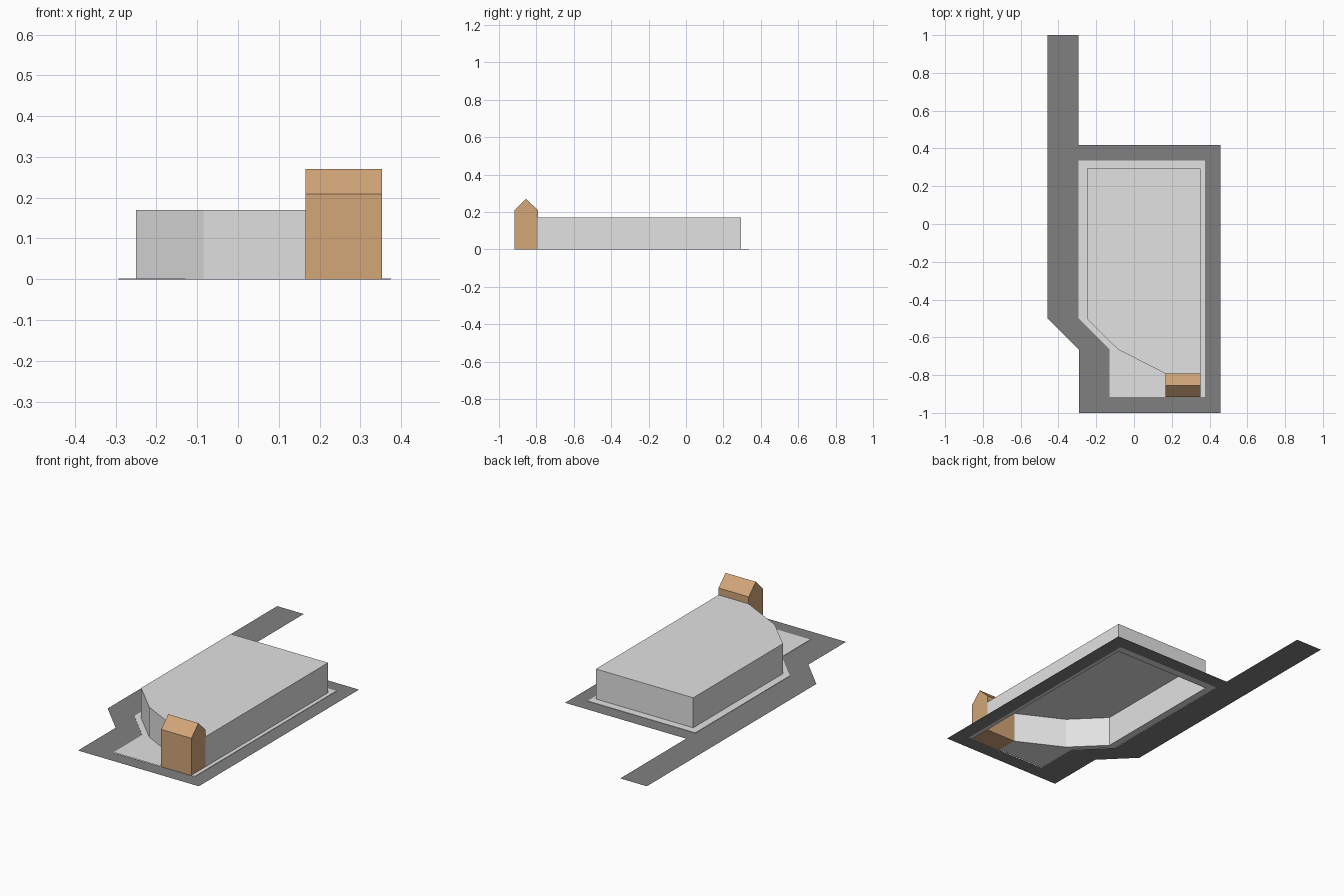
import bpy, bmesh
from mathutils import Vector

if "Cube" in bpy.data.objects:
    bpy.data.objects.remove(bpy.data.objects["Cube"])


def material(name, hexcode):
    lin = []
    for i in (0, 2, 4):
        c = int(hexcode[i:i + 2], 16) / 255
        lin.append(c / 12.92 if c <= 0.04045 else ((c + 0.055) / 1.055) ** 2.4)
    m = bpy.data.materials.new(name)
    m.diffuse_color = (*lin, 1)
    m.use_nodes = True
    m.node_tree.nodes["Principled BSDF"].inputs["Base Color"].default_value = m.diffuse_color
    return m


ASPHALT = material("dark_asphalt", "808080")
CONCRETE = material("light_concrete", "E2E2E2")
TAN = material("tan_wall", "D2A679")


def finish(bm, name, mat):
    me = bpy.data.meshes.new(name)
    bm.to_mesh(me)
    bm.free()
    me.materials.append(mat)
    ob = bpy.data.objects.new(name, me)
    bpy.context.collection.objects.link(ob)
    return ob


def sheet(bm, loops, z):
    """Flat upward-facing sheet bounded by the given closed loops (outer, holes)."""
    edges = []
    for loop in loops:
        vs = [bm.verts.new((x, y, z)) for x, y in loop]
        edges += [bm.edges.new((vs[i - 1], vs[i])) for i in range(len(vs))]
    made = bmesh.ops.triangle_fill(bm, use_beauty=True, edges=edges, normal=Vector((0, 0, 1)))
    for f in made["geom"]:
        if isinstance(f, bmesh.types.BMFace):
            f.normal_update()
            if f.normal.z < 0:
                f.normal_flip()


def walls(bm, pts, height):
    """Vertical faces along an open counter-clockwise path."""
    for (x0, y0), (x1, y1) in zip(pts, pts[1:]):
        bm.faces.new([bm.verts.new(p) for p in (
            (x0, y0, 0), (x1, y1, 0), (x1, y1, height), (x0, y0, height))])


# Shared footprints
X0, X1, FRONT, BACK = 0.166, 0.353, -0.917, -0.792      # gatehouse
pad_edge = [(0.375, FRONT), (0.375, 0.336), (-0.293, 0.336),
            (-0.293, -0.5), (-0.129, -0.664), (-0.129, FRONT)]
hall = [(X1, BACK), (X1, 0.293), (-0.25, 0.293),
        (-0.25, -0.5), (-0.085, -0.664), (X0, BACK)]
road_edge = [(0.4575, -1), (0.4575, 0.417), (-0.293, 0.417), (-0.293, 1),
             (-0.4575, 1), (-0.4575, -0.5), (-0.291, -0.667), (-0.291, -1)]

# Road: flat sheet with the pad cut out of it
bm = bmesh.new()
sheet(bm, [road_edge, pad_edge], 0)
finish(bm, "road", ASPHALT)

# Pad: thin apron wrapping the hall and the gatehouse, open beneath them
bm = bmesh.new()
sheet(bm, [pad_edge + [(X0, FRONT)] + hall[::-1] + [(X1, FRONT)]], 0.002)
walls(bm, pad_edge, 0.002)
finish(bm, "pad", CONCRETE)

# Main hall: flat roof, no floor, the gatehouse closes its front edge
bm = bmesh.new()
sheet(bm, [hall], 0.17)
walls(bm, hall, 0.17)
bmesh.ops.remove_doubles(bm, verts=bm.verts, dist=1e-5)
finish(bm, "main_hall", CONCRETE)

# Gatehouse: gabled profile in y/z swept along x
profile = [(FRONT, 0), (BACK, 0), (BACK, 0.209), ((FRONT + BACK) / 2, 0.27), (FRONT, 0.209)]
bm = bmesh.new()
face = bm.faces.new([bm.verts.new((X0, y, z)) for y, z in profile])
out = bmesh.ops.extrude_face_region(bm, geom=[face], use_keep_orig=True)
bmesh.ops.translate(bm, vec=(X1 - X0, 0, 0),
                    verts=[g for g in out["geom"] if isinstance(g, bmesh.types.BMVert)])
bmesh.ops.recalc_face_normals(bm, faces=bm.faces)
finish(bm, "gatehouse", TAN)
